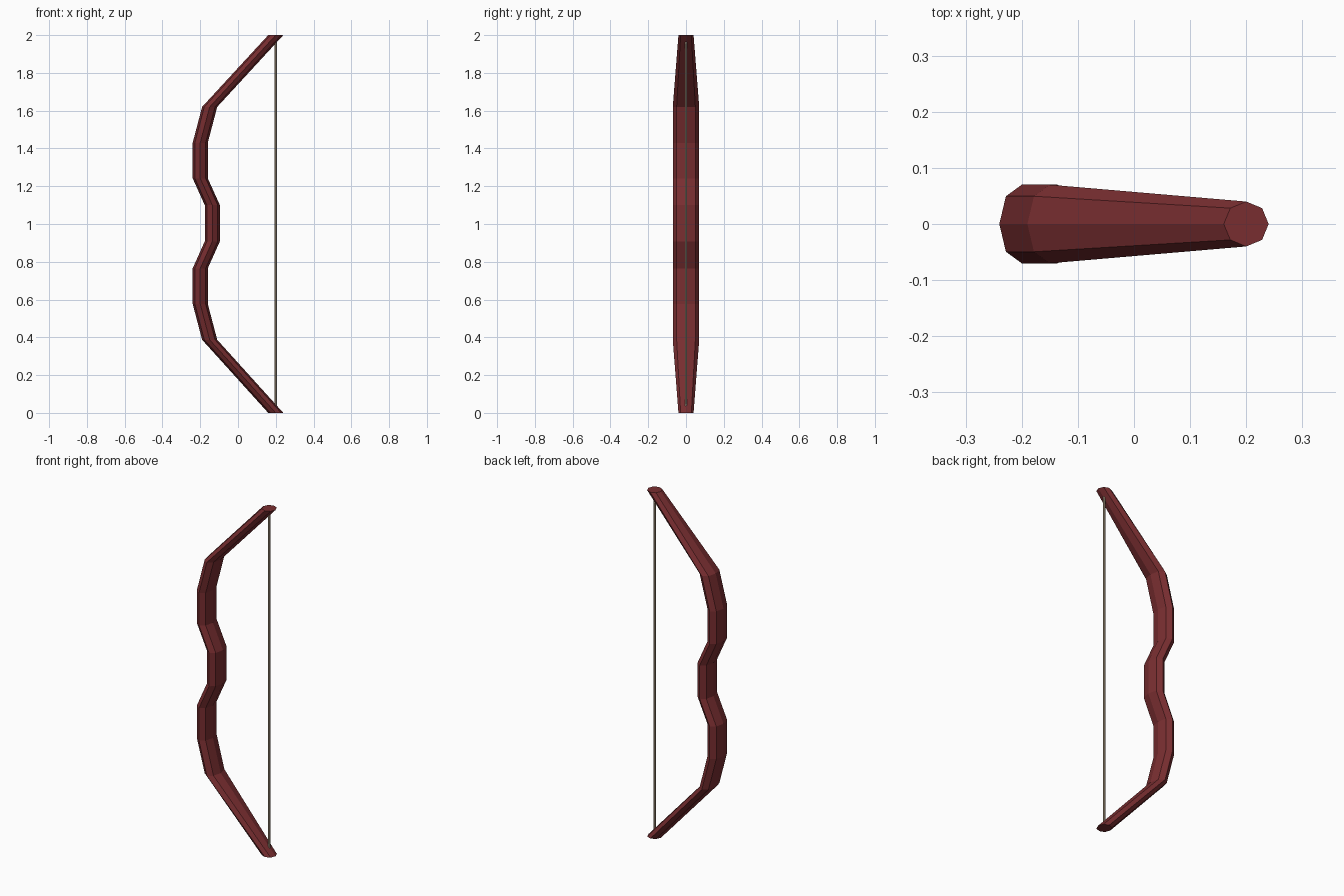
import bpy, bmesh
from math import cos, sin, pi

if "Cube" in bpy.data.objects:
    bpy.data.objects.remove(bpy.data.objects["Cube"])


def material(name, color):
    m = bpy.data.materials.new(name)
    m.diffuse_color = (*color, 1)
    m.use_nodes = True
    m.node_tree.nodes["Principled BSDF"].inputs["Base Color"].default_value = m.diffuse_color
    return m


def loft(name, stations, sides, mat):
    """Skin horizontal elliptical rings given as (z, centre x, x radius, y radius)."""
    bm = bmesh.new()
    rings = []
    for z, cx, rx, ry in stations:
        rings.append([bm.verts.new((cx + rx * cos(2 * pi * i / sides),
                                    ry * sin(2 * pi * i / sides), z))
                      for i in range(sides)])
    for a, b in zip(rings, rings[1:]):
        for i in range(sides):
            j = (i + 1) % sides
            bm.faces.new((a[i], a[j], b[j], b[i]))
    bm.faces.new(rings[0][::-1])
    bm.faces.new(rings[-1])
    bmesh.ops.recalc_face_normals(bm, faces=bm.faces)
    mesh = bpy.data.meshes.new(name)
    bm.to_mesh(mesh)
    bm.free()
    mesh.materials.append(mat)
    ob = bpy.data.objects.new(name, mesh)
    bpy.context.collection.objects.link(ob)
    return ob


wood = material("red_wood", (0.19, 0.027, 0.03))
cord = material("cord", (0.5, 0.39, 0.27))

# Bow stave: tip, limb, recurved grip, limb, tip
stave = [(0.0, 0.2, 0.04, 0.04),
         (0.387, -0.15, 0.04, 0.07),
         (0.577, -0.2, 0.04, 0.07),
         (0.765, -0.2, 0.04, 0.07),
         (0.908, -0.136, 0.04, 0.07),
         (1.1, -0.136, 0.04, 0.07),
         (1.242, -0.2, 0.04, 0.07),
         (1.43, -0.2, 0.04, 0.07),
         (1.62, -0.15, 0.04, 0.07),
         (2.0, 0.2, 0.04, 0.04)]
loft("bow_stave", stave, 8, wood)

# Bowstring, ends buried in the tips
loft("bowstring", [(0.02, 0.2, 0.006, 0.006), (1.98, 0.2, 0.006, 0.006)], 8, cord)
